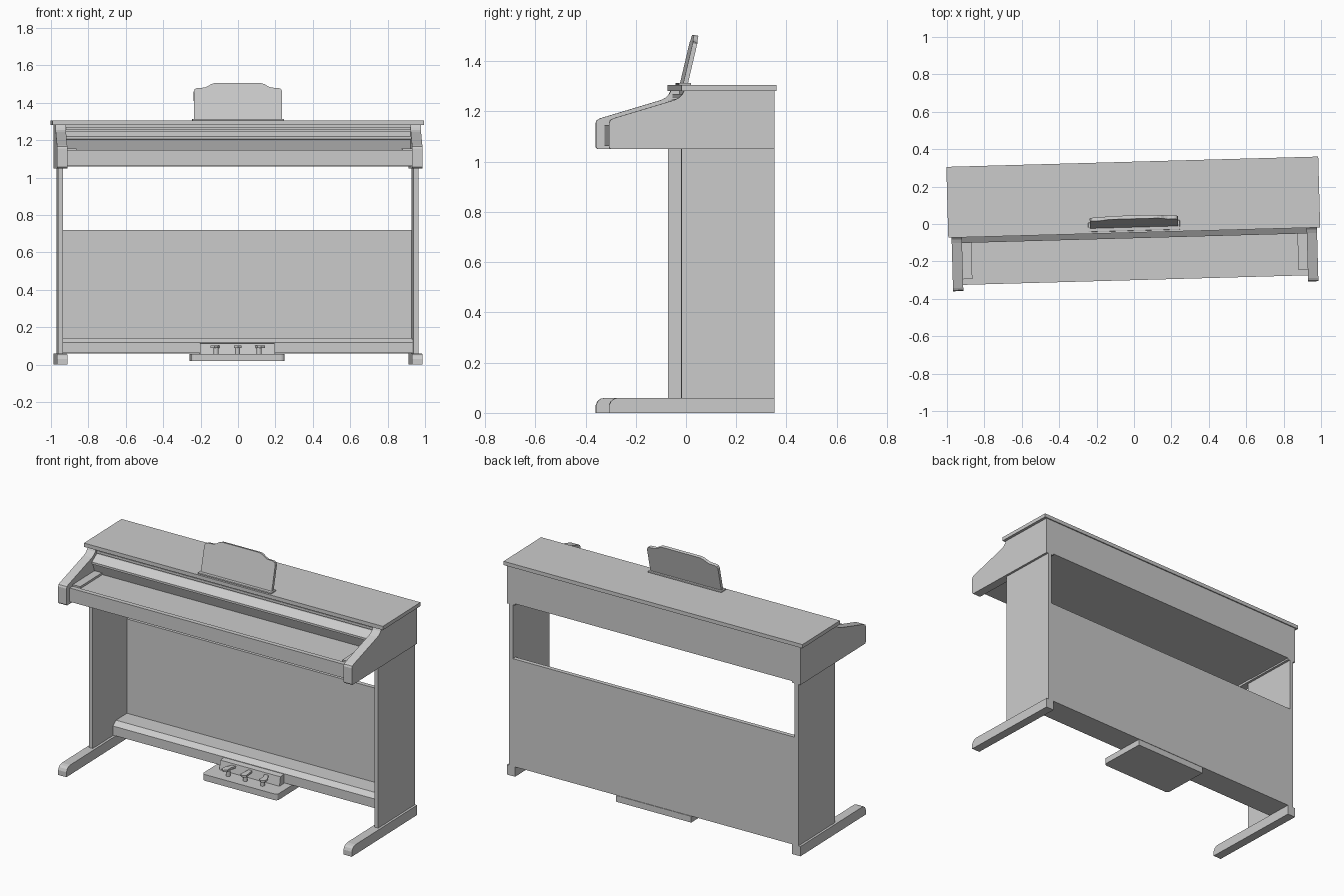
import bpy, bmesh, math
from mathutils import Matrix

cube = bpy.data.objects.get("Cube")
if cube:
    bpy.data.objects.remove(cube, do_unlink=True)

# Single flat grey finish
grey = bpy.data.materials.new("plain_grey")
grey.use_nodes = True
grey.diffuse_color = (0.6, 0.6, 0.6, 1)
grey.node_tree.nodes["Principled BSDF"].inputs["Base Color"].default_value = (0.6, 0.6, 0.6, 1)

# The whole instrument stands slightly turned
TURN = Matrix.Rotation(0.0277, 4, 'Z')


def finish(name, bm, bevel=0):
    bmesh.ops.recalc_face_normals(bm, faces=bm.faces)
    bm.transform(TURN)
    mesh = bpy.data.meshes.new(name)
    bm.to_mesh(mesh)
    bm.free()
    mesh.materials.append(grey)
    obj = bpy.data.objects.new(name, mesh)
    bpy.context.collection.objects.link(obj)
    if bevel:
        mod = obj.modifiers.new("soft_edges", 'BEVEL')
        mod.width, mod.segments = bevel, 2
    return obj


def prism(name, points, depth, bevel=0):
    """Extrude a closed outline of 3D points along a depth vector."""
    bm = bmesh.new()
    face = bm.faces.new([bm.verts.new(p) for p in points])
    new = bmesh.ops.extrude_face_region(bm, geom=[face])["geom"]
    verts = [v for v in new if isinstance(v, bmesh.types.BMVert)]
    bmesh.ops.translate(bm, verts=verts, vec=depth)
    return finish(name, bm, bevel)


def side_profile(name, x0, x1, yz, bevel=0):
    return prism(name, [(x0, y, z) for y, z in yz], (x1 - x0, 0, 0), bevel)


def box(name, x0, x1, y0, y1, z0, z1, bevel=0):
    return side_profile(name, x0, x1, [(y0, z0), (y1, z0), (y1, z1), (y0, z1)], bevel)


def rod(name, x, y, z0, z1, radius):
    bm = bmesh.new()
    bmesh.ops.create_cone(bm, cap_ends=True, segments=16, radius1=radius, radius2=radius,
                          depth=z1 - z0, matrix=Matrix.Translation((x, y, (z0 + z1) / 2)))
    return finish(name, bm)


BACK = 0.326
arm = [(BACK, 1.05), (-0.326, 1.05), (-0.333, 1.057), (-0.333, 1.155), (-0.328, 1.166),
       (-0.315, 1.173), (-0.075, 1.245), (-0.056, 1.254), (-0.042, 1.268), (-0.035, 1.282),
       (BACK, 1.282)]
foot = [(BACK, 0), (-0.333, 0), (-0.333, 0.03), (-0.326, 0.046), (-0.314, 0.056),
        (-0.295, 0.06), (BACK, 0.06)]

# Sides: feet, legs, arms and key blocks
for side, s in (("right", -1), ("left", 1)):
    side_profile(side + "_foot", s * 0.922, s * 0.977, foot)
    box(side + "_leg", s * 0.937, s * 0.963, -0.045, BACK, 0.06, 1.05)
    side_profile(side + "_arm", s * 0.922, s * 0.977, arm)
    box(side + "_key_block", s * 0.872, s * 0.922, -0.27, -0.04, 1.14, 1.156)

# Cabinet
box("lid", -0.9945, 0.9945, -0.046, 0.333, 1.282, 1.305)
box("key_bed", -0.922, 0.922, -0.272, BACK, 1.063, 1.143)
box("front_rail", -0.922, 0.922, -0.3, -0.272, 1.063, 1.147)
box("cabinet_rear", -0.922, 0.922, 0, BACK, 1.06, 1.282)
side_profile("fallboard", -0.922, 0.922,
             [(0.01, 1.14), (-0.045, 1.14), (-0.068, 1.205), (-0.076, 1.206), (-0.076, 1.219),
              (-0.03, 1.25), (0.01, 1.25)])
box("lid_rail", -0.922, 0.922, -0.028, 0.01, 1.255, 1.27)

# Lower panel and beam
box("back_panel", -0.937, 0.937, 0.3, BACK, 0.06, 0.72)
side_profile("lower_beam", -0.937, 0.937,
             [(0.3, 0.062), (0.16, 0.062), (0.16, 0.118), (0.19, 0.142), (0.3, 0.142)])

# Pedal unit
r, w, front = 0.02, 0.25, 0.016
corners = [(-w, BACK), (w, BACK)]
for cx, start in ((w - r, 0), (r - w, -90)):
    for step in range(5):
        a = math.radians(start - step * 22.5)
        corners.append((cx + r * math.cos(a), front + r + r * math.sin(a)))
prism("pedal_base", [(x, y, 0.02) for x, y in corners], (0, 0, 0.038))
side_profile("pedal_box", -0.2, 0.2,
             [(0.17, 0.058), (0.115, 0.058), (0.125, 0.112), (0.17, 0.116)])
for name, x, flare in (("right", -0.105, -0.02), ("middle", 0, 0), ("left", 0.105, 0.02)):
    paddle = [(x - 0.012, 0.13), (x + 0.012, 0.13), (x + flare + 0.016, 0.085),
              (x + flare + 0.02, 0.055), (x + flare, 0.04), (x + flare - 0.02, 0.055),
              (x + flare - 0.016, 0.085)]
    prism(name + "_pedal", [(px, py, 0.09) for px, py in paddle], (0, 0, 0.012))
    rod(name + "_pedal_post", x + flare / 2, 0.075, 0.055, 0.091, 0.013)

# Music stand leaning backwards
box("stand_ledge", -0.245, 0.245, -0.036, 0.014, 1.305, 1.314, 0.003)
half = [(0.236, 1.31), (0.236, 1.462), (0.23, 1.474), (0.218, 1.479), (0.18, 1.481),
        (0.162, 1.488), (0.145, 1.499), (0.125, 1.505)]
outline = half + [(-x, z) for x, z in reversed(half)]
prism("music_stand", [(x, -0.018 + (z - 1.31) * 0.235, z) for x, z in outline],
      (0, 0.018, -0.004))
